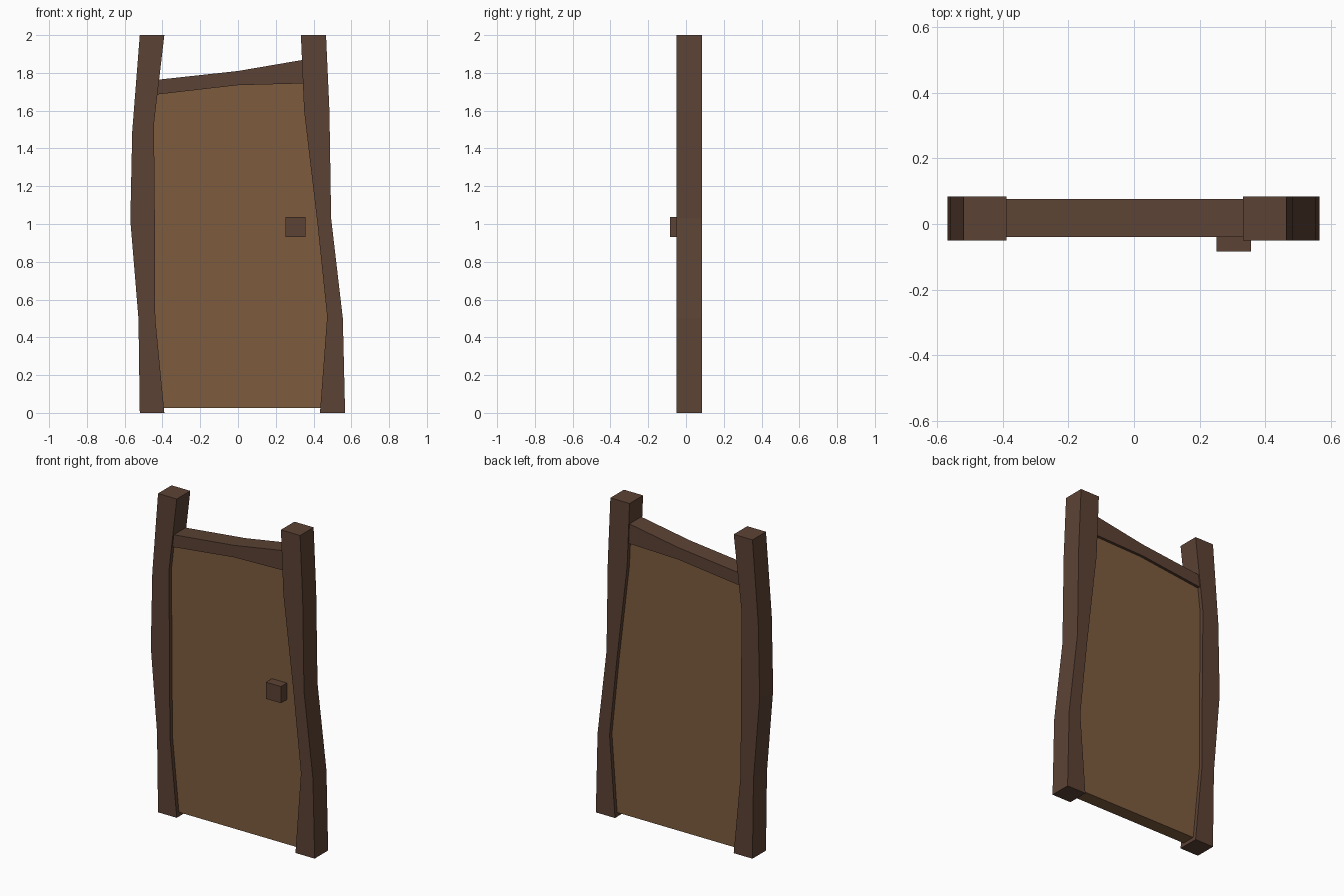
import bpy, bmesh

if "Cube" in bpy.data.objects:
    bpy.data.objects.remove(bpy.data.objects["Cube"])


def material(name, rgb):
    m = bpy.data.materials.new(name)
    m.diffuse_color = (*rgb, 1)
    m.use_nodes = True
    m.node_tree.nodes["Principled BSDF"].inputs["Base Color"].default_value = m.diffuse_color
    return m


FRAME = material("dark_wood", (0.107, 0.055, 0.035))
PANEL = material("light_wood", (0.205, 0.107, 0.047))


def slab(name, side_a, side_b, y0, y1, mat):
    """Closed strip of quads between two x-z outlines, given thickness along y."""
    bm = bmesh.new()
    rings = [[bm.verts.new(p) for p in ((a[0], y0, a[1]), (b[0], y0, b[1]),
                                        (b[0], y1, b[1]), (a[0], y1, a[1]))]
             for a, b in zip(side_a, side_b)]
    for r, s in zip(rings, rings[1:]):
        for i in range(4):
            j = (i + 1) % 4
            bm.faces.new((r[i], r[j], s[j], s[i]))
    bm.faces.new(rings[0])
    bm.faces.new(rings[-1])
    bmesh.ops.recalc_face_normals(bm, faces=bm.faces)
    me = bpy.data.meshes.new(name)
    bm.to_mesh(me)
    bm.free()
    me.materials.append(mat)
    ob = bpy.data.objects.new(name, me)
    bpy.context.collection.objects.link(ob)
    return ob


# crooked side posts
left_out = [(-0.52, 0), (-0.527, 0.5), (-0.57, 1.02), (-0.56, 1.49), (-0.52, 2)]
left_in = [(-0.39, 0), (-0.438, 0.5), (-0.44, 1.0), (-0.445, 1.53), (-0.39, 2)]
right_in = [(0.434, 0), (0.472, 0.51), (0.421, 1.0), (0.35, 1.6), (0.333, 2)]
right_out = [(0.567, 0), (0.555, 0.5), (0.493, 1.03), (0.484, 1.6), (0.466, 2)]
slab("left_post", left_out, left_in, -0.05, 0.084, FRAME)
slab("right_post", right_in, right_out, -0.05, 0.084, FRAME)

# slanted lintel, ends buried in the posts
slab("lintel", [(-0.46, 1.682), (0, 1.735), (0.38, 1.745)],
     [(-0.46, 1.76), (0, 1.81), (0.38, 1.875)], -0.04, 0.077, FRAME)

# door panel, following the posts and tucked under the lintel
slab("door_panel",
     [(-0.42, 0.025), (-0.46, 0.5), (-0.46, 1.0), (-0.465, 1.53), (-0.45, 1.71)],
     [(0.46, 0.025), (0.495, 0.51), (0.445, 1.0), (0.375, 1.6), (0.37, 1.78)],
     -0.025, 0.06, PANEL)

# square handle on the front
slab("handle", [(0.252, 0.932), (0.252, 1.036)],
     [(0.357, 0.932), (0.357, 1.036)], -0.084, -0.02, FRAME)
